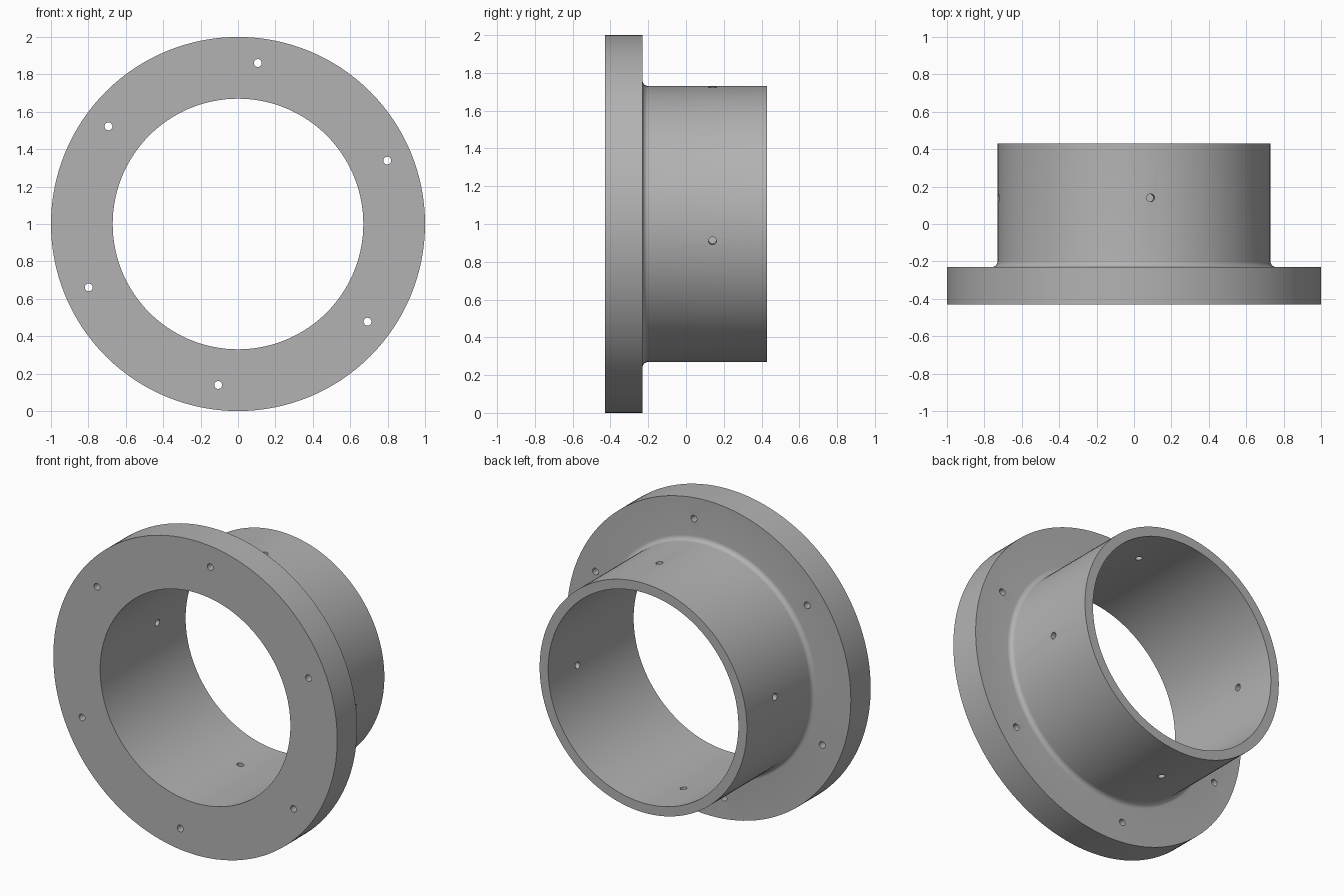
import bpy, bmesh
from math import cos, sin, pi, radians
from mathutils import Matrix, Vector

cube = bpy.data.objects.get("Cube")
if cube:
    bpy.data.objects.remove(cube, do_unlink=True)

R_FLANGE, R_TUBE, R_BORE = 1.0, 0.73, 0.67
Y_FRONT, Y_STEP, Y_BACK = -0.43, -0.23, 0.43
FILLET, R_HOLE = 0.03, 0.021
CENTRE = Vector((0, 0, 1))
FIRST_ANGLE = radians(83)

grey = bpy.data.materials.new("plain_grey")
grey.use_nodes = True
grey.diffuse_color = (0.45, 0.45, 0.45, 1)
grey.node_tree.nodes["Principled BSDF"].inputs["Base Color"].default_value = grey.diffuse_color


def make_object(name, bm):
    bmesh.ops.recalc_face_normals(bm, faces=bm.faces)
    mesh = bpy.data.meshes.new(name)
    bm.to_mesh(mesh)
    bm.free()
    mesh.materials.append(grey)
    obj = bpy.data.objects.new(name, mesh)
    bpy.context.collection.objects.link(obj)
    return obj


def lathe(name, profile, steps=128):
    """Revolve a closed (radius, y) profile about the horizontal axis."""
    bm = bmesh.new()
    rings = []
    for i in range(steps):
        a = 2 * pi * i / steps
        rings.append([bm.verts.new(CENTRE + Vector((r * cos(a), y, r * sin(a))))
                      for r, y in profile])
    n = len(profile)
    for i in range(steps):
        a, b = rings[i], rings[(i + 1) % steps]
        for j in range(n):
            k = (j + 1) % n
            bm.faces.new((a[j], a[k], b[k], b[j]))
    return make_object(name, bm)


def add_drill(bm, position, direction, length):
    turn = direction.to_track_quat('Z', 'Y').to_matrix().to_4x4()
    bmesh.ops.create_cone(bm, cap_ends=True, segments=24, radius1=R_HOLE, radius2=R_HOLE,
                          depth=length, matrix=Matrix.Translation(position) @ turn)


# Flange and tube in one profile, with a rounded inner corner
corner = [(R_TUBE + FILLET * (1 - cos(t)), Y_STEP + FILLET * (1 - sin(t)))
          for t in (pi / 2 * (1 - i / 6) for i in range(7))]
profile = [(R_BORE, Y_FRONT), (R_FLANGE, Y_FRONT), (R_FLANGE, Y_STEP)]
profile += list(reversed(corner)) if corner[0][0] < corner[-1][0] else corner
profile += [(R_TUBE, Y_BACK), (R_BORE, Y_BACK)]
body = lathe("flanged_collar", profile)

# Drills: six bolt holes through the flange, four radial holes through the tube
drills = bmesh.new()
for i in range(6):
    a = FIRST_ANGLE + i * pi / 3
    spot = CENTRE + Vector((0.867 * cos(a), (Y_FRONT + Y_STEP) / 2, 0.867 * sin(a)))
    add_drill(drills, spot, Vector((0, 1, 0)), 0.4)
for i in range(4):
    a = FIRST_ANGLE + i * pi / 2
    out = Vector((cos(a), 0, sin(a)))
    add_drill(drills, CENTRE + out * 0.7 + Vector((0, 0.14, 0)), out, 0.2)
cutter = make_object("hole_cutter", drills)
cutter.hide_render = True

bpy.ops.object.select_all(action='DESELECT')
body.select_set(True)
bpy.context.view_layer.objects.active = body
cut = body.modifiers.new("holes", 'BOOLEAN')
cut.operation = 'DIFFERENCE'
cut.solver = 'EXACT'
cut.object = cutter
bpy.ops.object.modifier_apply(modifier=cut.name)
bpy.data.objects.remove(cutter, do_unlink=True)

bpy.ops.object.shade_smooth_by_angle(angle=radians(30))
